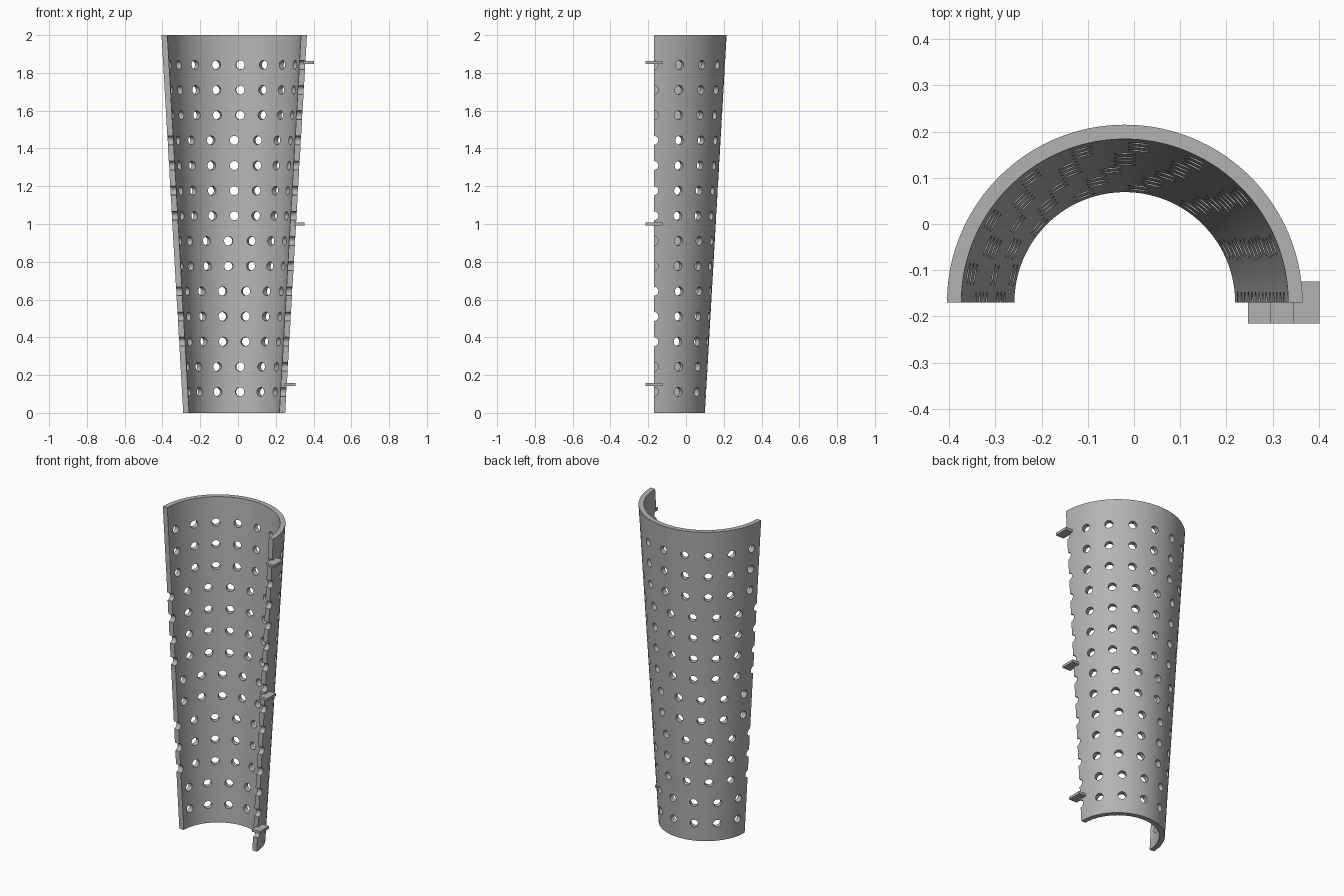
import bpy, bmesh
from math import pi, cos, sin, radians
from mathutils import Matrix, Vector

cube = bpy.data.objects.get("Cube")
if cube:
    bpy.data.objects.remove(cube, do_unlink=True)

AXIS = Vector((-0.02, -0.17, 0))      # centre line of the half cone
HEIGHT, WALL, HOLE_R = 2.0, 0.031, 0.0235
ROWS, ROW_START, ROW_STEP = 14, 0.111, 0.1332
SEGMENTS = 72


def outer_radius(z):
    return 0.27 + 0.115 * z / HEIGHT


grey = bpy.data.materials.new("plain grey")
grey.use_nodes = True
colour = (0.45, 0.45, 0.45, 1)
grey.diffuse_color = colour
grey.node_tree.nodes["Principled BSDF"].inputs["Base Color"].default_value = colour


def make_object(name, bm):
    bmesh.ops.recalc_face_normals(bm, faces=bm.faces)
    mesh = bpy.data.meshes.new(name)
    bm.to_mesh(mesh)
    bm.free()
    mesh.materials.append(grey)
    obj = bpy.data.objects.new(name, mesh)
    bpy.context.collection.objects.link(obj)
    return obj


# Tapered half-round shell, swept from a closed wall profile
heights = [0] + [ROW_START + ROW_STEP * (k + 0.5) for k in range(ROWS - 1)] + [HEIGHT]
profile = [(outer_radius(z), z) for z in heights]
profile += [(outer_radius(z) - WALL, z) for z in reversed(heights)]
bm = bmesh.new()
sections = []
for s in range(SEGMENTS + 1):
    a = pi * s / SEGMENTS
    sections.append([bm.verts.new(AXIS + Vector((r * cos(a), r * sin(a), z)))
                     for r, z in profile])
n = len(profile)
for a, b in zip(sections, sections[1:]):
    for i in range(n):
        j = (i + 1) % n
        bm.faces.new((a[i], a[j], b[j], b[i]))
for end in (sections[0], sections[-1]):
    for i in range(len(heights) - 1):
        bm.faces.new((end[i], end[i + 1], end[n - 2 - i], end[n - 1 - i]))
shell = make_object("perforated_shell", bm)

# Radial drill pins: each row starts at the left edge, with more holes higher up
bm = bmesh.new()
for k in range(ROWS):
    z = ROW_START + ROW_STEP * k
    count = 13 if k < 2 else 14 if k < 5 else 15 if k < 7 else 16 if k < 11 else 17
    for i in range(count // 2 + 1):
        place = (Matrix.Translation(AXIS + Vector((0, 0, z)))
                 @ Matrix.Rotation(radians(360 * i / count), 4, 'Z')
                 @ Matrix.Translation((outer_radius(z) - WALL / 2, 0, 0))
                 @ Matrix.Rotation(pi / 2, 4, 'Y'))
        bmesh.ops.create_cone(bm, cap_ends=True, segments=24, radius1=HOLE_R,
                              radius2=HOLE_R, depth=0.1, matrix=place)
drill = make_object("hole_cutter", bm)
drill.hide_render = True

cut = shell.modifiers.new("holes", 'BOOLEAN')
cut.operation = 'DIFFERENCE'
cut.solver = 'EXACT'
cut.object = drill
bpy.ops.object.select_all(action='DESELECT')
shell.select_set(True)
bpy.context.view_layer.objects.active = shell
bpy.ops.object.modifier_apply(modifier=cut.name)
bpy.data.objects.remove(drill, do_unlink=True)
bpy.ops.object.shade_smooth_by_angle(angle=radians(30))

# Three small flat tabs along the left edge
for name, z in (("lower_tab", 0.15), ("middle_tab", 1.0), ("upper_tab", 1.855)):
    x = AXIS.x + outer_radius(z) + 0.017
    bm = bmesh.new()
    bmesh.ops.create_cube(bm, size=1, matrix=Matrix.Translation((x, AXIS.y, z))
                          @ Matrix.Diagonal((0.057, 0.09, 0.016, 1)))
    make_object(name, bm)
